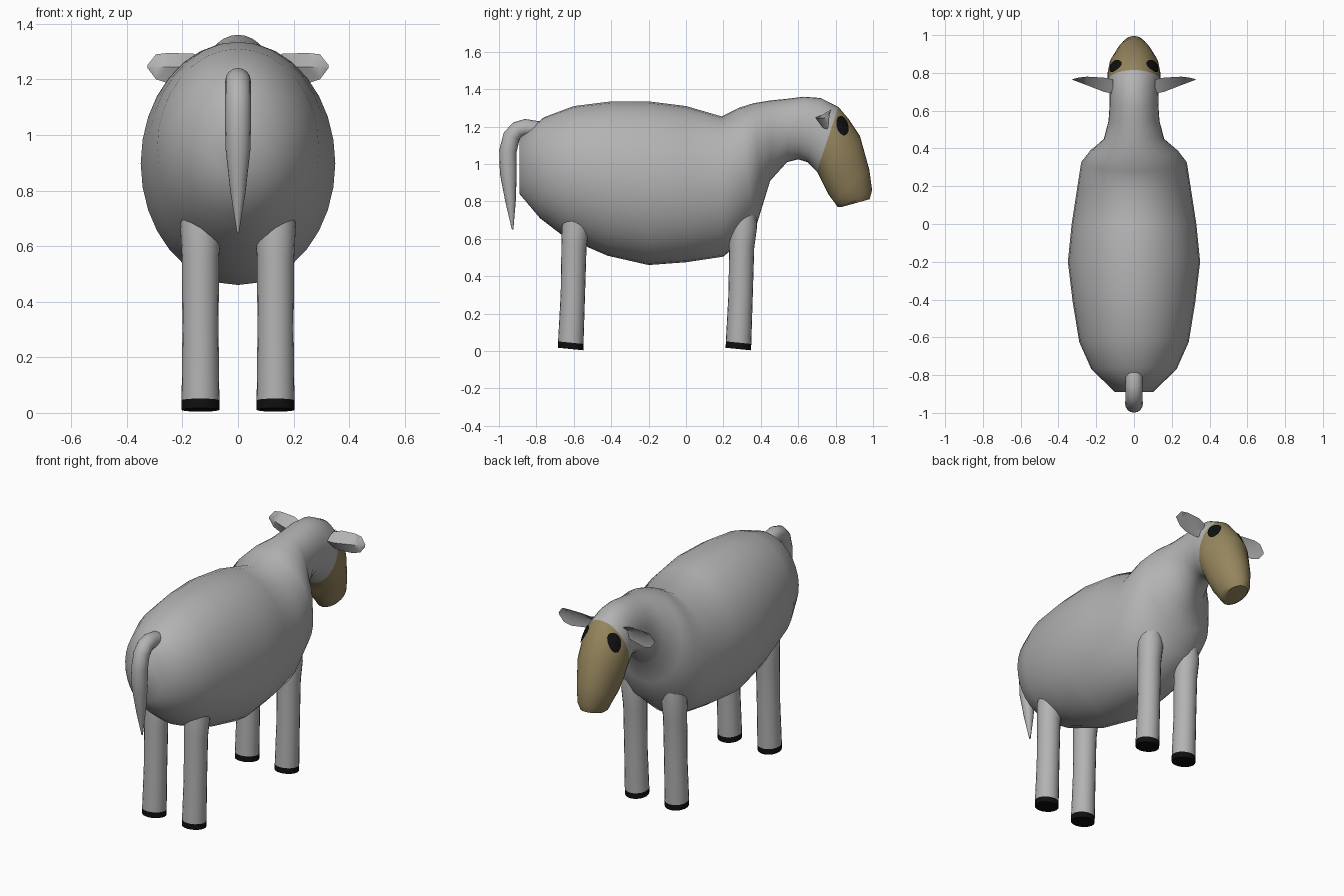
import bpy, bmesh, math
from mathutils import Vector
from mathutils.bvhtree import BVHTree

if "Cube" in bpy.data.objects:
    bpy.data.objects.remove(bpy.data.objects["Cube"])


def material(name, rgb):
    m = bpy.data.materials.new(name)
    m.diffuse_color = (*rgb, 1)
    m.use_nodes = True
    m.node_tree.nodes["Principled BSDF"].inputs["Base Color"].default_value = m.diffuse_color
    return m


WOOL = material("grey wool", (0.45, 0.45, 0.45))
TAN = material("tan face", (0.30, 0.235, 0.11))
BLACK = material("black", (0.005, 0.005, 0.005))


def finish(name, bm, mats, angle=50, recalc=True):
    if recalc:
        bmesh.ops.recalc_face_normals(bm, faces=bm.faces[:])
    me = bpy.data.meshes.new(name)
    bm.to_mesh(me)
    bm.free()
    for m in mats:
        me.materials.append(m)
    ob = bpy.data.objects.new(name, me)
    bpy.context.collection.objects.link(ob)
    bpy.ops.object.select_all(action='DESELECT')
    ob.select_set(True)
    bpy.context.view_layer.objects.active = ob
    bpy.ops.object.shade_smooth_by_angle(angle=math.radians(angle))
    return ob


def loft(rings, n, index=lambda i: 0):
    """Bridge elliptical rings (centre, half axis u, half axis v), capped."""
    bm = bmesh.new()
    loops = []
    for c, u, v in rings:
        loops.append([bm.verts.new(c + u * math.cos(2 * math.pi * k / n)
                                   + v * math.sin(2 * math.pi * k / n)) for k in range(n)])
    for i in range(len(loops) - 1):
        a, b = loops[i], loops[i + 1]
        for k in range(n):
            f = bm.faces.new((a[k], a[(k + 1) % n], b[(k + 1) % n], b[k]))
            f.material_index = index(i)
    bm.faces.new(loops[0]).material_index = index(0)
    bm.faces.new(loops[-1]).material_index = index(len(loops) - 2)
    return bm


# Body, neck and head: top (y, z), bottom (y, z), half width
SECTIONS = [
    (-.89, 1.14, -.89, .84, .10), (-.76, 1.25, -.78, .71, .225),
    (-.60, 1.31, -.65, .61, .29), (-.40, 1.335, -.42, .51, .325),
    (-.20, 1.335, -.20, .46, .35), (0, 1.31, 0, .475, .33),
    (.19, 1.255, .20, .505, .30), (.28, 1.30, .37, .65, .28),
    (.36, 1.325, .41, .78, .235), (.45, 1.34, .45, .91, .16),
    (.55, 1.35, .54, 1.01, .135), (.63, 1.36, .60, 1.025, .13),
    (.72, 1.353, .65, 1.01, .13), (.815, 1.305, .70, .96, .14),
    (.87, 1.24, .73, .90, .14), (.93, 1.15, .76, .84, .13),
    (.98, .97, .79, .80, .10), (.995, .86, .81, .77, .08),
    (.982, .812, .83, .77, .06),
]
rings = []
for ty, tz, by, bz, w in SECTIONS:
    t, b = Vector((0, ty, tz)), Vector((0, by, bz))
    rings.append(((t + b) / 2, Vector((w, 0, 0)), (t - b) / 2))
bm = loft(rings, 32, lambda i: 1 if i >= 13 else 0)
bmesh.ops.recalc_face_normals(bm, faces=bm.faces[:])
tree = BVHTree.FromBMesh(bm)
finish("body_and_head", bm, [WOOL, TAN])

# Legs with dark hooves
for side, s in (("right", 1), ("left", -1)):
    for end, y in (("front", .28), ("back", -.617)):
        rows = [(.011, 0, .068), (.045, .001, .068), (.30, .012, .065),
                (.56, .018, .067), (.67, .027, .073), (.78, .03, .06)]
        legs = [(Vector((s * .135, y + dy, z)), Vector((r, 0, 0)), Vector((0, r, -r * .1)))
                for z, dy, r in rows]
        finish(f"{end}_{side}_leg", loft(legs, 20, lambda i: 0 if i else 1), [WOOL, BLACK])

# Hooked tail: y, z, radius along a path
PATH = [(-.74, 1.16, .045), (-.80, 1.185, .046), (-.86, 1.195, .046), (-.90, 1.183, .046),
        (-.932, 1.15, .046), (-.952, 1.07, .047), (-.95, .95, .045), (-.938, .80, .028),
        (-.927, .65, .004)]
tail = []
for i, (y, z, r) in enumerate(PATH):
    p, q = PATH[max(i - 1, 0)], PATH[min(i + 1, len(PATH) - 1)]
    d = Vector((0, q[0] - p[0], q[1] - p[1])).normalized()
    tail.append((Vector((0, y, z)), Vector((r, 0, 0)), Vector((0, -d.z, d.y)) * r))
finish("tail", loft(tail, 16), [WOOL])

# Cupped ears: x, then (y, z) of top rim, back ridge, bottom rim, hollow
EAR = [(.11, .765, 1.275, .69, 1.25, .735, 1.205, .735, 1.245),
       (.16, .775, 1.292, .70, 1.245, .735, 1.19, .735, 1.245),
       (.25, .78, 1.295, .735, 1.245, .755, 1.185, .752, 1.245),
       (.295, .775, 1.29, .752, 1.245, .762, 1.20, .76, 1.245),
       (.325, .767, 1.252, .763, 1.247, .765, 1.24, .766, 1.247)]
for side, s in (("right", 1), ("left", -1)):
    bm = bmesh.new()
    loops = [[bm.verts.new((s * row[0], row[k], row[k + 1])) for k in (1, 3, 5, 7)] for row in EAR]
    for a, b in zip(loops, loops[1:]):
        for k in range(4):
            bm.faces.new((a[k], a[(k + 1) % 4], b[(k + 1) % 4], b[k]))
    bm.faces.new(loops[0])
    bm.faces.new(loops[-1])
    finish(f"{side}_ear", bm, [WOOL], 40)

# Eyes: thin oval plates draped over the head surface
for side, s in (("right", 1), ("left", -1)):
    bm = bmesh.new()

    def drape(r, a):
        u, v = .03 * r * math.cos(a), .053 * r * math.sin(a)
        y, z = .833 + u * .96 - v * -.28 * -1, 1.203 + v * .96 + u * .28
        hit, nor, _, _ = tree.ray_cast(Vector((s, y, z)), Vector((-s, 0, 0)))
        lift = .008 if r < .99 else .006
        return bm.verts.new(hit + nor * lift) if hit else bm.verts.new((s * .09, y, z))

    n = 16
    centre = drape(0, 0)
    inner, outer = [[drape(r, 2 * math.pi * k / n) for k in range(n)] for r in (.55, 1)]
    for k in range(n):
        j = (k + 1) % n
        for vs in ((centre, inner[k], inner[j]), (inner[k], outer[k], outer[j], inner[j])):
            bm.faces.new(vs if s > 0 else vs[::-1])
    finish(f"{side}_eye", bm, [BLACK], 60, recalc=False)
